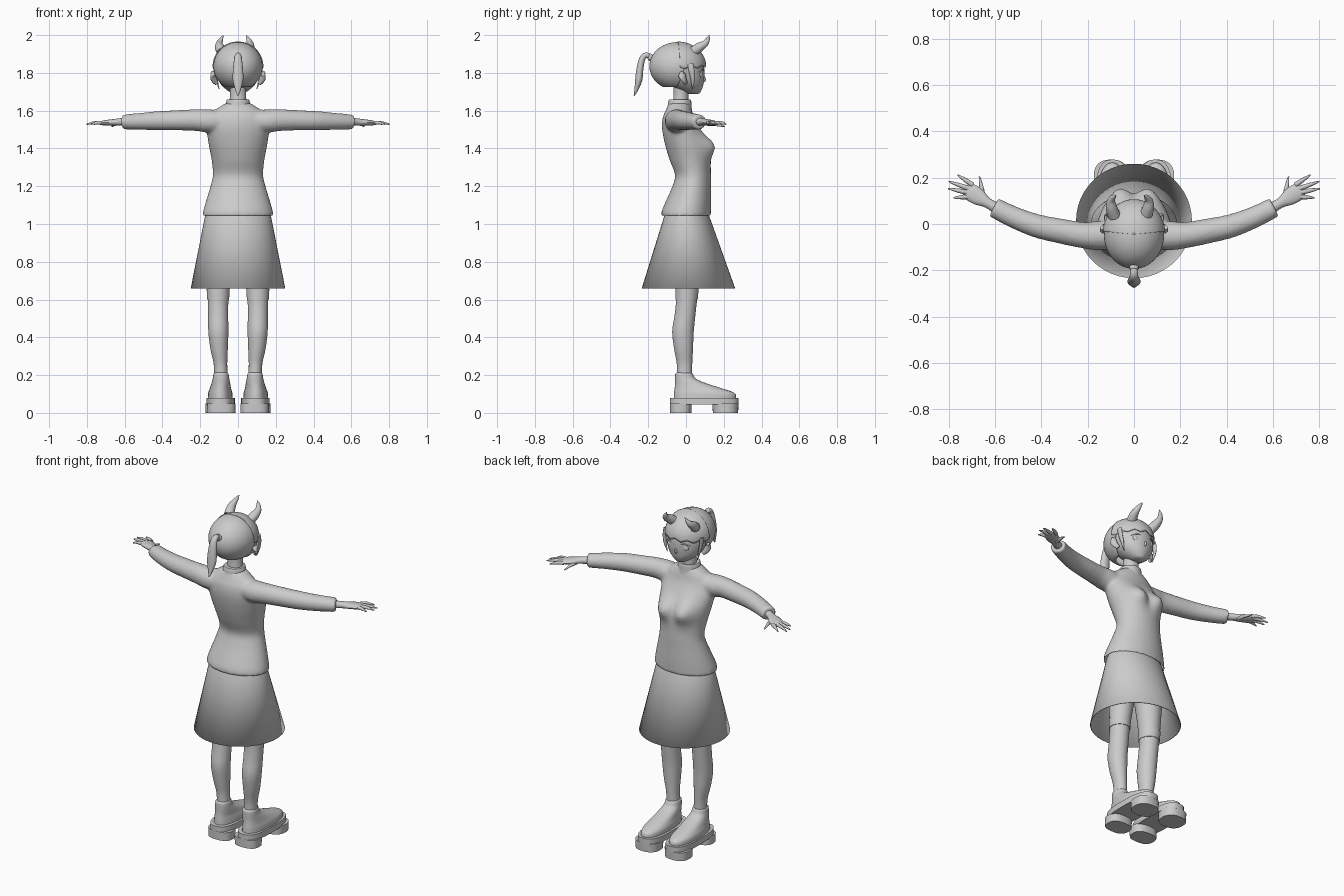
import bpy, bmesh, math
from mathutils import Vector

if "Cube" in bpy.data.objects:
    bpy.data.objects.remove(bpy.data.objects["Cube"])

TAU = 2 * math.pi


def interp(keys, n):
    """Catmull-Rom through key tuples, n steps per span."""
    if n == 1:
        return keys
    out = []
    for i in range(len(keys) - 1):
        p0, p1, p2, p3 = keys[max(i - 1, 0)], keys[i], keys[i + 1], keys[min(i + 2, len(keys) - 1)]
        for k in range(n):
            t = k / n
            out.append(tuple(
                0.5 * (2 * b + (c - a) * t + (2 * a - 5 * b + 4 * c - d) * t * t + (3 * b - a - 3 * c + d) * t ** 3)
                for a, b, c, d in zip(p0, p1, p2, p3)))
    return out + [keys[-1]]


def skin(name, rings, caps=True, closed=True, mirror=False, thick=0, angle=40):
    bm = bmesh.new()
    vs = [[bm.verts.new(p) for p in r] for r in rings]
    m = len(rings[0])
    for a, b in zip(vs, vs[1:]):
        for j in range(m if closed else m - 1):
            k = (j + 1) % m
            bm.faces.new((a[j], a[k], b[k], b[j]))
    if caps:
        bm.faces.new(vs[0])
        bm.faces.new(vs[-1])
    bmesh.ops.remove_doubles(bm, verts=bm.verts, dist=1e-5)
    bmesh.ops.recalc_face_normals(bm, faces=bm.faces)
    me = bpy.data.meshes.new(name)
    bm.to_mesh(me)
    bm.free()
    ob = bpy.data.objects.new(name, me)
    bpy.context.collection.objects.link(ob)
    if thick:
        mod = ob.modifiers.new("thickness", 'SOLIDIFY')
        mod.thickness = thick
    if mirror:
        ob.modifiers.new("mirror", 'MIRROR')
    smooth(ob, angle)
    return ob


def smooth(ob, angle=40):
    bpy.ops.object.select_all(action='DESELECT')
    ob.select_set(True)
    bpy.context.view_layer.objects.active = ob
    bpy.ops.object.shade_smooth_by_angle(angle=math.radians(angle))


def loft(name, keys, n=5, seg=32, power=2.0, **kw):
    """Stack of horizontal superellipses: (z, cx, cy, rx, ry)."""
    def s(v):
        return math.copysign(abs(v) ** (2 / power), v)
    rings = [[(cx + rx * s(math.cos(TAU * j / seg)), cy + ry * s(math.sin(TAU * j / seg)), z)
              for j in range(seg)] for z, cx, cy, rx, ry in interp(keys, n)]
    return skin(name, rings, **kw)


def sweep(name, keys, n=5, seg=16, ref=(0, 0, 1), **kw):
    """Elliptic tube along a path: (x, y, z, side radius, ref radius)."""
    ks = interp(keys, n)
    pts = [Vector(k[:3]) for k in ks]
    rings = []
    for i, k in enumerate(ks):
        t = (pts[min(i + 1, len(pts) - 1)] - pts[max(i - 1, 0)]).normalized()
        u = t.cross(Vector(ref)).normalized()
        v = u.cross(t)
        rings.append([pts[i] + u * k[3] * math.cos(TAU * j / seg) + v * k[4] * math.sin(TAU * j / seg)
                      for j in range(seg)])
    return skin(name, rings, **kw)


def shell(name, a0, a1, c, r, low, cols=64, rows=16, thick=0.006):
    """Part of an ellipsoid from the crown down to height low(angle); angle 90 is the face."""
    rings = []
    for i in range(rows + 1):
        ring = []
        for j in range(cols + 1):
            a = a0 + (a1 - a0) * j / cols
            end = math.asin(max(-1, min(1, (low(a) - c[2]) / r[2])))
            e = math.radians(90) + (end - math.radians(90)) * i / rows
            b = math.radians(a)
            ring.append((c[0] + r[0] * math.cos(e) * math.cos(b), c[1] + r[1] * math.cos(e) * math.sin(b),
                         c[2] + r[2] * math.sin(e)))
        rings.append(ring)
    return skin(name, rings, caps=False, closed=False, thick=thick, angle=50)


def ball(name, loc, r, mirror=True):
    keys = [(loc[2] + r[2] * math.sin(e), loc[0], loc[1], r[0] * math.cos(e), r[1] * math.cos(e))
            for e in [math.radians(-89 + 178 * i / 12) for i in range(13)]]
    return loft(name, keys, n=1, seg=20, mirror=mirror)


# Shoes: platform sole with heel and forefoot blocks, then the upper
loft("sole_slab", [(.045, .092, .096, .076, .182), (.08, .092, .096, .076, .182)], 1, 40, 2.7, mirror=True)
loft("sole_heel", [(0, .088, -.028, .074, .057), (.05, .088, -.028, .075, .058)], 1, 32, 2.6, mirror=True)
loft("sole_forefoot", [(0, .098, .209, .073, .067), (.05, .098, .209, .075, .069)], 1, 32, 2.4, mirror=True)
loft("shoe_upper", [(.075, .094, .1, .066, .165), (.105, .094, .097, .064, .16), (.13, .093, .065, .056, .125),
                    (.155, .091, .027, .05, .085), (.18, .09, -.002, .044, .056), (.205, .09, -.01, .04, .047),
                    (.213, .09, -.01, .034, .04)], 5, 36, 2.2, mirror=True)

# Legs and sock tops
loft("leg", [(.19, .09, -.008, .036, .04), (.26, .093, -.008, .036, .041), (.34, .1, -.013, .046, .05),
             (.43, .104, -.016, .053, .057), (.52, .105, -.005, .053, .055), (.6, .105, .003, .055, .056),
             (.72, .1, .008, .065, .066), (.88, .09, .01, .08, .082), (1.0, .085, .005, .083, .09)], mirror=True)
loft("sock_band", [(.6, .105, .003, .058, .059), (.655, .105, .006, .061, .061)], 1, mirror=True)

# Flared skirt, open underneath
loft("skirt", [(1.1, 0, .006, .15, .098), (1.04, 0, .004, .175, .12), (.66, 0, .013, .25, .247)],
     1, 48, caps=False, thick=.004)

# Sweater: torso with bust, blended with two sleeves
torso = loft("sweater", [(1.04, 0, 0, .188, .132), (1.07, 0, .002, .184, .13), (1.12, 0, .013, .17, .12),
                         (1.2, 0, .03, .146, .102), (1.26, 0, .037, .133, .095), (1.34, 0, .02, .14, .107),
                         (1.42, 0, -.003, .155, .108), (1.5, 0, -.026, .165, .1), (1.56, 0, -.04, .152, .084),
                         (1.6, 0, -.038, .125, .07), (1.64, 0, -.035, .066, .056)], 6, 48)
for v in torso.data.vertices:
    if v.co.y > 0:
        d2 = (abs(v.co.x) - .068) ** 2 + (v.co.z - 1.415) ** 2
        v.co.y += .056 * math.exp(-d2 / (2 * .043 ** 2))
sleeves = [sweep("sleeve", [(s * .06, -.045, 1.545, .06, .056), (s * .15, -.05, 1.545, .064, .062),
                            (s * .22, -.048, 1.55, .057, .058), (s * .32, -.03, 1.549, .054, .054),
                            (s * .42, -.008, 1.547, .051, .051), (s * .52, .03, 1.543, .047, .045),
                            (s * .605, .072, 1.54, .044, .04)]) for s in (1, -1)]
for o in sleeves + [torso]:
    o.select_set(True)
bpy.context.view_layer.objects.active = torso
bpy.ops.object.join()
torso.modifiers.clear()
mod = torso.modifiers.new("blend", 'REMESH')
mod.mode, mod.voxel_size = 'VOXEL', .009
mod = torso.modifiers.new("relax", 'SMOOTH')
mod.factor, mod.iterations = .5, 8
mesh = bpy.data.meshes.new_from_object(torso.evaluated_get(bpy.context.evaluated_depsgraph_get()))
torso.modifiers.clear()
torso.data = mesh
bm = bmesh.new()
bm.from_mesh(mesh)
bm.normal_update()
bmesh.ops.delete(bm, geom=[f for f in bm.faces if f.normal.z < -.85 and f.calc_center_median().z < 1.07],
                 context='FACES')
bm.to_mesh(mesh)
bm.free()
smooth(torso, 50)
loft("collar", [(1.60, 0, -.036, .078, .068), (1.625, 0, -.034, .066, .063), (1.655, 0, -.033, .06, .06),
                (1.658, 0, -.033, .052, .052)], 3)

# Hands
sweep("palm", [(.58, .06, 1.541, .026, .022), (.63, .09, 1.54, .022, .019), (.67, .115, 1.538, .035, .016),
               (.705, .138, 1.535, .037, .014), (.728, .152, 1.533, .024, .008)], mirror=True)
fingers = {"index_finger": ((.695, .168), (.762, .212)), "middle_finger": ((.71, .152), (.8, .184)),
           "ring_finger": ((.718, .136), (.802, .153)), "little_finger": ((.715, .118), (.778, .113)),
           "thumb": ((.65, .115), (.667, .205))}
for name, (a, b) in fingers.items():
    z0, z1 = (1.53, 1.515) if name == "thumb" else (1.536, 1.528)
    mid = [(p + q) / 2 for p, q in zip(a, b)]
    sweep(name, [(*a, z0, .011, .011), (*mid, (z0 + z1) / 2 + .004, .009, .009), (*b, z1, .003, .003)],
          4, 10, mirror=True)

# Neck and head
loft("neck", [(1.61, 0, -.03, .048, .045), (1.68, 0, -.026, .043, .04), (1.76, 0, -.025, .045, .043)])
loft("head", [(1.688, 0, .042, .016, .02), (1.695, 0, .034, .038, .04), (1.72, 0, .014, .072, .073),
              (1.75, 0, 0, .098, .094), (1.79, 0, -.014, .114, .112), (1.84, 0, -.03, .12, .124),
              (1.9, 0, -.035, .1, .107), (1.935, 0, -.04, .055, .06)])
sweep("nose", [(0, .085, 1.785, .006, .005), (0, .098, 1.765, .009, .007), (0, .08, 1.752, .007, .006)],
      4, 10, ref=(1, 0, 0))
ball("eye", (.048, .075, 1.79), (.022, .014, .02))
sweep("eyelash", [(.022, .09, 1.808, .004, .003), (.048, .087, 1.816, .005, .004), (.078, .067, 1.805, .003, .003)],
      4, 8, mirror=True)
sweep("ear", [(.112, .0, 1.745, .008, .012), (.128, -.012, 1.765, .012, .018), (.134, -.022, 1.79, .011, .02),
              (.13, -.026, 1.806, .004, .008)], 4, 14, mirror=True)

# Hair: cap, jagged fringe, side locks
centre = (0, -.045, 1.835)


def cap_edge(a):
    front = math.sin(math.radians(a))
    return 1.725 + .15 / (1 + math.exp(-(front - .2) * 14))


def fringe_edge(a):
    return 1.832 + .014 * abs((a / 15) % 2 - 1) - .012 * abs(math.cos(math.radians(a)))


shell("hair_cap", -90, 270, centre, (.13, .149, .128), cap_edge, 72)
shell("fringe", 5, 175, centre, (.135, .152, .131), fringe_edge, 68)
sweep("side_lock", [(.122, .022, 1.85, .016, .006), (.122, .03, 1.81, .015, .007), (.114, .036, 1.765, .011, .006),
                    (.1, .034, 1.715, .002, .002)], 5, 12, ref=(1, 0, 0), mirror=True)

# Ponytail with band
sweep("ponytail", [(0, -.175, 1.868, .012, .014), (0, -.205, 1.893, .014, .016), (0, -.23, 1.878, .016, .02),
                   (0, -.243, 1.825, .018, .026), (0, -.25, 1.765, .019, .028), (0, -.262, 1.715, .011, .016),
                   (0, -.275, 1.677, .002, .002)], ref=(1, 0, 0))
ball("hair_band", (0, -.188, 1.882), (.02, .016, .02), mirror=False)

# Curved horns, set slightly off centre
for name, x, s in (("left_horn", -.085, -1), ("right_horn", .05, 1)):
    sweep(name, [(x, .035, 1.91, .028, .028), (x + s * .012, .07, 1.935, .025, .025),
                 (x + s * .014, .1, 1.955, .018, .018), (x + s * .003, .117, 1.98, .01, .01),
                 (x - s * .008, .122, 2.0, .001, .001)], ref=(1, 0, 0))
